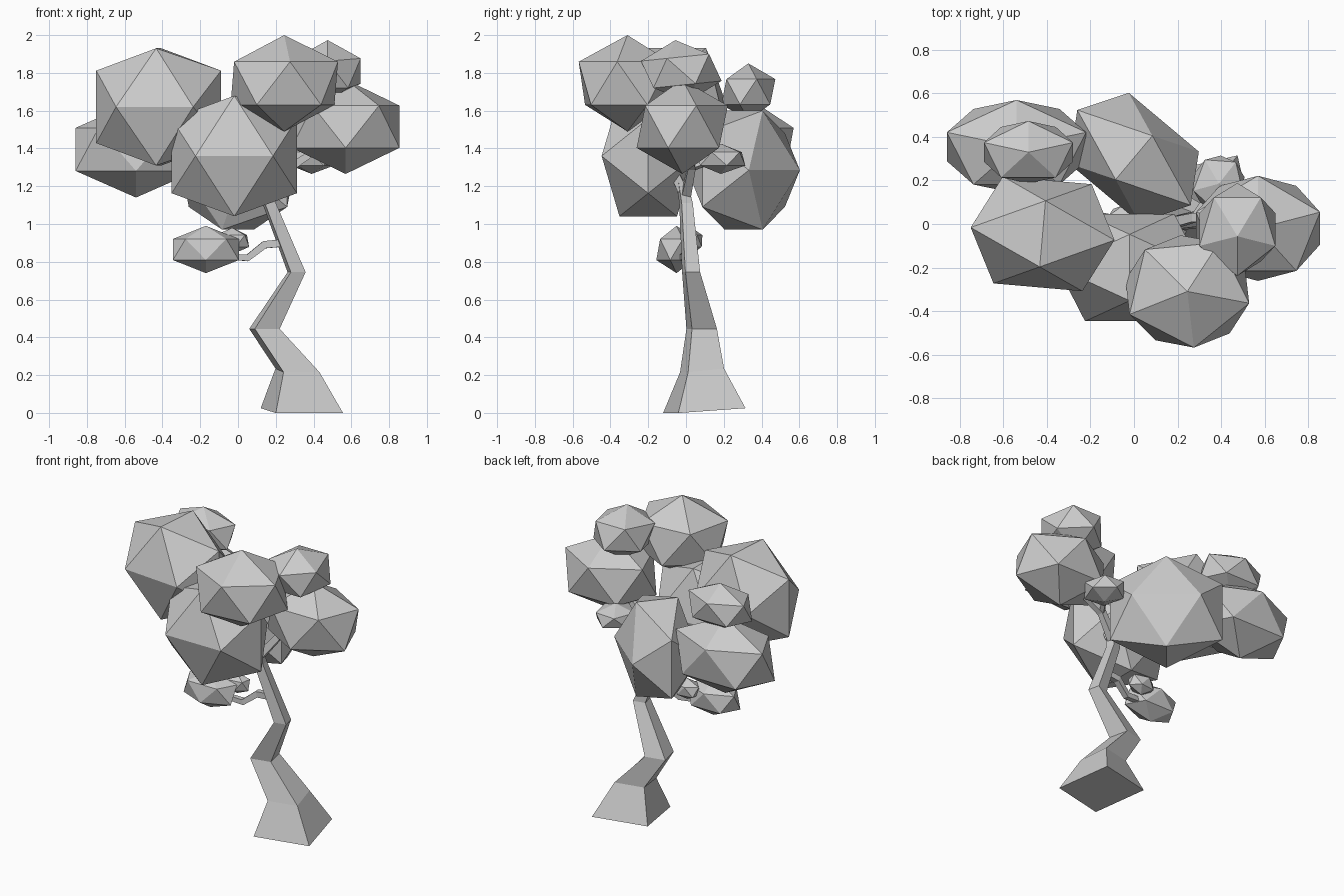
import bpy
import bmesh
from math import radians
from mathutils import Matrix, Vector

cube = bpy.data.objects.get("Cube")
if cube:
    bpy.data.objects.remove(cube, do_unlink=True)

grey = bpy.data.materials.new("plain_grey")
grey.use_nodes = True
colour = (0.6, 0.6, 0.6, 1)
grey.diffuse_color = colour
grey.node_tree.nodes["Principled BSDF"].inputs["Base Color"].default_value = colour

EDGE_UP = -31.72  # tilt that stands a clump on an edge


def finish(name, bm):
    bmesh.ops.recalc_face_normals(bm, faces=bm.faces)
    mesh = bpy.data.meshes.new(name)
    bm.to_mesh(mesh)
    bm.free()
    mesh.materials.append(grey)
    obj = bpy.data.objects.new(name, mesh)
    bpy.context.collection.objects.link(obj)


def clump(name, centre, radii, turn=0, tilt=0, yaw=0):
    """Faceted leaf clump: tilted and turned, then stretched, then yawed."""
    bm = bmesh.new()
    bmesh.ops.create_icosphere(bm, subdivisions=1, radius=1)
    bm.transform(Matrix.Translation(centre)
                 @ Matrix.Rotation(radians(yaw), 4, 'Z')
                 @ Matrix.Diagonal((*radii, 1))
                 @ Matrix.Rotation(radians(turn), 4, 'Z')
                 @ Matrix.Rotation(radians(tilt), 4, 'Y'))
    finish(name, bm)


def loft(name, rings):
    """Skin four-cornered rings into a closed limb."""
    bm = bmesh.new()
    loops = [[bm.verts.new(p) for p in ring] for ring in rings]
    for a, b in zip(loops, loops[1:]):
        for i in range(4):
            j = (i + 1) % 4
            bm.faces.new((a[i], a[j], b[j], b[i]))
    bm.faces.new(loops[0])
    bm.faces.new(loops[-1])
    finish(name, bm)


def trunk_ring(x, y, z, side, lean=0):
    """Turned square ring; lean lifts its back edge."""
    u = Vector((0.975, 0.22, 0)) * side / 2
    v = Vector((-0.22, 0.975, lean)) * side / 2
    c = Vector((x, y, z))
    return [c - u - v, c + u - v, c + u + v, c - u + v]


def branch(name, *points):
    """Tapered square limb; each point is x, y, z, thickness."""
    pts = [Vector(p[:3]) for p in points]
    rings = []
    for i, p in enumerate(pts):
        d = (pts[min(i + 1, len(pts) - 1)] - pts[max(i - 1, 0)]).normalized()
        u = d.cross(Vector((0, 1, 0))).normalized() * points[i][3] / 2
        v = d.cross(u).normalized() * points[i][3] / 2
        rings.append([p - u - v, p + u - v, p + u + v, p - u + v])
    loft(name, rings)


# Crooked trunk
loft("trunk", [
    trunk_ring(0.338, 0.097, 0.012, 0.365, 0.07),
    trunk_ring(0.315, 0.085, 0.225, 0.195, 0.1),
    trunk_ring(0.14, 0.083, 0.445, 0.135),
    trunk_ring(0.31, 0.027, 0.745, 0.08),
    trunk_ring(0.165, 0.0, 1.11, 0.06),
    trunk_ring(0.16, -0.02, 1.22, 0.05),
])

# Branches into the crown
branch("low_branch", (0.24, 0.01, 0.9, 0.04), (0.14, 0.01, 0.89, 0.04),
       (0.05, -0.01, 0.82, 0.035), (-0.08, -0.02, 0.83, 0.03))
branch("left_branch", (0.16, 0, 1.15, 0.05), (0.28, 0.03, 1.3, 0.04), (0.5, 0, 1.45, 0.03))
branch("right_branch", (0.16, -0.02, 1.18, 0.05), (-0.1, 0.02, 1.35, 0.04), (-0.4, 0, 1.5, 0.03))
branch("front_branch", (0.16, -0.02, 1.18, 0.05), (0.18, -0.12, 1.4, 0.04), (0.23, -0.25, 1.65, 0.03))
branch("twig", (0.28, 0.03, 1.3, 0.03), (0.36, 0.16, 1.34, 0.02))

# Leaf clumps
clump("right_big_clump", (-0.42, -0.045, 1.62), (0.39, 0.29, 0.365), 90, EDGE_UP, -5)
clump("front_big_clump", (-0.02, -0.2, 1.36), (0.39, 0.29, 0.375), 90, EDGE_UP)
clump("back_big_clump", (0.0, 0.305, 1.285), (0.25, 0.4, 0.37), 0, EDGE_UP, 50)
clump("right_low_clump", (-0.54, 0.355, 1.395), (0.376, 0.24, 0.255), 18)
clump("right_top_clump", (-0.485, 0.33, 1.7), (0.24, 0.16, 0.15), 18)
clump("front_top_clump", (0.245, -0.31, 1.745), (0.325, 0.29, 0.255), 60)
clump("left_clump", (0.57, -0.02, 1.515), (0.335, 0.27, 0.25), 18)
clump("left_top_clump", (0.475, -0.025, 1.81), (0.205, 0.225, 0.165), -90, 8)
clump("left_back_clump", (0.39, 0.185, 1.345), (0.135, 0.145, 0.08), 50)
clump("low_clump", (-0.17, -0.05, 0.865), (0.205, 0.12, 0.125), 18)
clump("low_small_clump", (-0.03, 0.03, 0.91), (0.1, 0.065, 0.07), 30)
